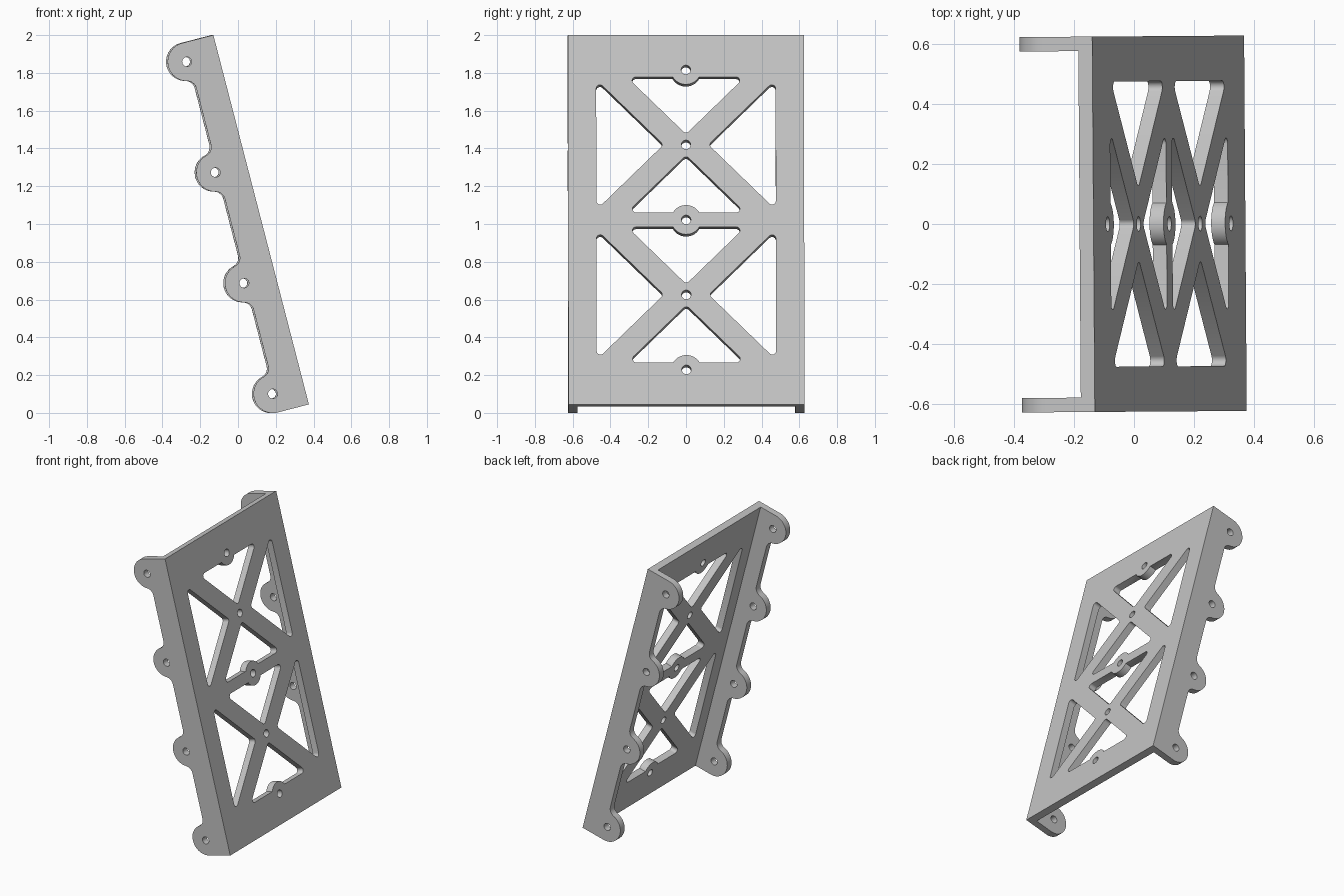
import bpy, bmesh, math
from mathutils import Matrix, Vector

if "Cube" in bpy.data.objects:
    bpy.data.objects.remove(bpy.data.objects["Cube"])

L, WIDTH, T = 2.02, 1.25, 0.048      # panel length, overall width, sheet thickness
TILT, YAW = math.radians(14.5), math.radians(0.4)
HOLE = 0.025
S, C = math.sin(TILT), math.cos(TILT)
UP, IN, ACROSS = Vector((-S, 0, C)), Vector((-C, 0, -S)), Vector((0, 1, 0))
BASE = Vector((0.371, 0, 0.045))     # lower outer edge of the panel

grey = bpy.data.materials.new("light_grey")
grey.diffuse_color = (0.55, 0.55, 0.55, 1)
grey.use_nodes = True
grey.node_tree.nodes["Principled BSDF"].inputs["Base Color"].default_value = grey.diffuse_color


def arc(cx, cy, r, a0, a1, n=12):
    return [(cx + r * math.cos(a0 + (a1 - a0) * i / n),
             cy + r * math.sin(a0 + (a1 - a0) * i / n)) for i in range(n + 1)]


def circle(cx, cy, r=HOLE):
    return arc(cx, cy, r, 0, 2 * math.pi, 24)[:-1]


def rounded(points, r=0.02, n=6):
    """Round every corner of a convex polygon."""
    out = []
    for i, p in enumerate(points):
        p = Vector(p)
        a = (Vector(points[i - 1]) - p).normalized()
        b = (Vector(points[(i + 1) % len(points)]) - p).normalized()
        half = a.angle(b) / 2
        c = p + (a + b).normalized() * (r / math.sin(half))
        t0, t1 = p + a * (r / math.tan(half)) - c, p + b * (r / math.tan(half)) - c
        a0 = math.atan2(t0.y, t0.x)
        d = math.atan2(t1.y, t1.x) - a0
        d = (d + math.pi) % (2 * math.pi) - math.pi
        out += arc(c.x, c.y, r, a0, a0 + d, n)
    return out


def sheet(name, loops, x_axis, y_axis, origin):
    """Fill an outline with holes, thicken it and place it."""
    cu = bpy.data.curves.new(name, 'CURVE')
    cu.dimensions, cu.fill_mode, cu.extrude = '2D', 'BOTH', T / 2
    for pts in loops:
        sp = cu.splines.new('POLY')
        sp.points.add(len(pts) - 1)
        for q, (x, y) in zip(sp.points, pts):
            q.co = (x, y, 0, 1)
        sp.use_cyclic_u = True
    tmp = bpy.data.objects.new(name + "_outline", cu)
    bpy.context.collection.objects.link(tmp)
    bpy.context.view_layer.update()
    dg = bpy.context.evaluated_depsgraph_get()
    me = bpy.data.meshes.new_from_object(tmp.evaluated_get(dg))
    bpy.data.objects.remove(tmp)
    z_axis = x_axis.cross(y_axis)
    m = Matrix((x_axis, y_axis, z_axis)).transposed().to_4x4()
    m.translation = origin
    bm = bmesh.new()
    bm.from_mesh(me)
    bmesh.ops.remove_doubles(bm, verts=bm.verts, dist=1e-5)
    bmesh.ops.transform(bm, matrix=Matrix.Rotation(YAW, 4, 'Z') @ m, verts=bm.verts)
    bmesh.ops.recalc_face_normals(bm, faces=bm.faces)
    bm.to_mesh(me)
    bm.free()
    me.name = name
    me.materials.clear()
    me.materials.append(grey)
    ob = bpy.data.objects.new(name, me)
    bpy.context.collection.objects.link(ob)
    return ob


# Panel: two crossed cells, each with four rounded triangular openings
MID, CELL, STRIP, BOSS = L / 2, 0.41, 0.039, 0.08
half_w = WIDTH / 2 - T
panel = [[(-half_w, 0), (half_w, 0), (half_w, L), (-half_w, L)]]
for uc in (MID - CELL, MID + CELL):
    panel.append(circle(0, uc))
    for s in (-1, 1):
        # side triangle
        tip, side = 0.119, 0.475
        rise = (side - tip) * 1.0
        panel.append(rounded([(s * tip, uc), (s * side, uc + rise), (s * side, uc - rise)]))
        # triangle above or below the crossing, with a boss biting into its base
        far, apex = CELL - STRIP, 0.058
        w = far - apex
        tri = rounded([(0, uc + s * apex), (w, uc + s * far), (-w, uc + s * far)])
        a = math.asin(STRIP / BOSS)
        bite = arc(0, uc + s * CELL, BOSS, -s * a, -s * (math.pi - a), 16)
        n = len(tri) * 2 // 3        # base lies between second and third corner
        panel.append(tri[:n] + bite + tri[n:])
for k in (-2, 0, 2):
    panel.append(circle(0, MID + k * CELL))
parts = [sheet("truss_panel", panel, ACROSS, UP, BASE + IN * (T / 2))]

# Side flanges: straight edge with four filleted round lugs
EDGE, LUG_W, LUG_R, FIL = 0.158, 0.171, 0.102, 0.05
dw = EDGE + FIL - LUG_W
du = math.sqrt((LUG_R + FIL) ** 2 - dw ** 2)
phi = math.atan2(du, dw)
lugs = [LUG_R + i * (L - 2 * LUG_R) / 3 for i in range(4)]
outline = [(0, 0)]
for i, u in enumerate(lugs):
    a0, a1 = -phi, phi
    if i == 0:
        a0 = -math.pi / 2
    else:
        outline += arc(EDGE + FIL, u - du, FIL, math.pi, math.pi - phi, 8)[:-1]
    if i == 3:
        a1 = math.pi / 2
    outline += arc(LUG_W, u, LUG_R, a0, a1, 24)
    if i < 3:
        outline += arc(EDGE + FIL, u + du, FIL, math.pi + phi, math.pi, 8)[1:]
outline.append((0, L))
flange = [outline] + [circle(LUG_W, u) for u in lugs]
for name, s in (("front_flange", -1), ("back_flange", 1)):
    parts.append(sheet(name, flange, IN, UP, BASE + ACROSS * s * (WIDTH - T) / 2))

# Smooth the round walls, keep the sheet edges crisp
bpy.ops.object.select_all(action='DESELECT')
for ob in parts:
    ob.select_set(True)
bpy.context.view_layer.objects.active = parts[0]
bpy.ops.object.shade_smooth_by_angle(angle=math.radians(30))
